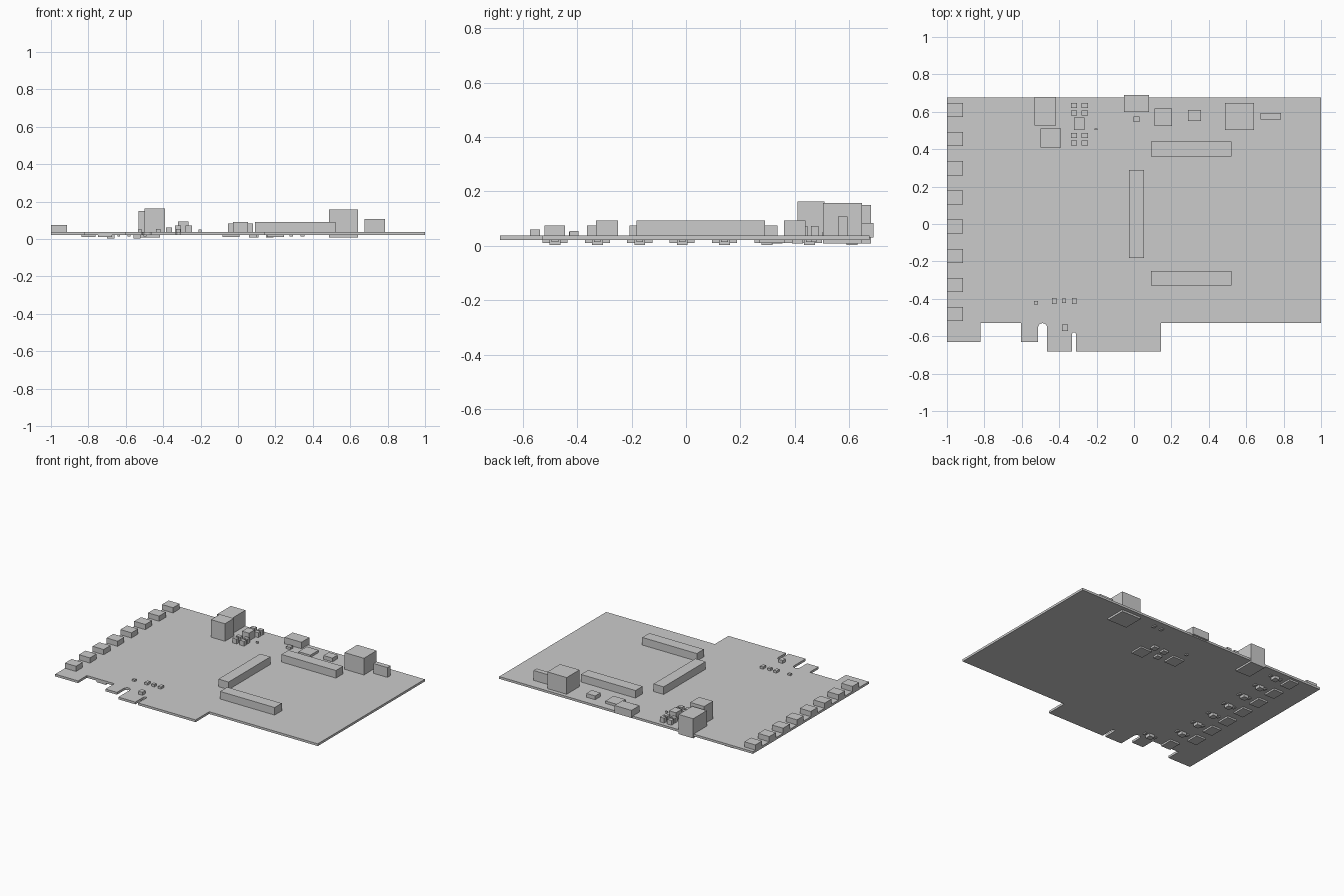
import bpy
import bmesh
from math import cos, sin, pi

BOARD_BOTTOM = 0.022
BOARD_TOP = 0.038

default_cube = bpy.data.objects.get("Cube")
if default_cube:
    bpy.data.objects.remove(default_cube, do_unlink=True)

grey = bpy.data.materials.new("plain grey")
grey.use_nodes = True
grey.diffuse_color = (0.6, 0.6, 0.6, 1)
grey.node_tree.nodes["Principled BSDF"].inputs["Base Color"].default_value = grey.diffuse_color


def prism(name, outline, bottom, top):
    """Extrude a flat outline between two heights."""
    bm = bmesh.new()
    face = bm.faces.new([bm.verts.new((x, y, bottom)) for x, y in outline])
    result = bmesh.ops.extrude_face_region(bm, geom=[face])
    raised = [g for g in result["geom"] if isinstance(g, bmesh.types.BMVert)]
    bmesh.ops.translate(bm, verts=raised, vec=(0, 0, top - bottom))
    bmesh.ops.recalc_face_normals(bm, faces=bm.faces)
    mesh = bpy.data.meshes.new(name)
    bm.to_mesh(mesh)
    bm.free()
    mesh.materials.append(grey)
    part = bpy.data.objects.new(name, mesh)
    bpy.context.collection.objects.link(part)
    return part


def block(name, x, y, width, depth, top=BOARD_TOP, bottom=BOARD_BOTTOM):
    """Box given by its centre, footprint and heights."""
    w, d = width / 2, depth / 2
    corners = [(x - w, y - d), (x + w, y - d), (x + w, y + d), (x - w, y + d)]
    return prism(name, corners, bottom, top)


def above(name, x, y, width, depth, top):
    return block(name, x, y, width, depth, top, BOARD_TOP)


def below(name, x, y, width, depth, bottom):
    return block(name, x, y, width, depth, BOARD_BOTTOM, bottom)


def slot(x, radius, mouth, end, steps=8):
    """Round-ended slot, walked from its right side to its left side."""
    arc = [(x + radius * cos(pi * i / steps), end - radius + radius * sin(pi * i / steps))
           for i in range(steps + 1)]
    return [(x + radius, mouth[0])] + arc + [(x - radius, mouth[1])]


# Circuit board with the edge connector tongue and key slots
EDGE, TAB, TONGUE, BACK = -0.53, -0.63, -0.683, 0.675
outline = [(-1, BACK), (1, BACK), (1, EDGE), (0.144, EDGE), (0.144, TONGUE)]
outline += slot(-0.32, 0.011, (TONGUE, TONGUE), -0.58)
outline += slot(-0.489, 0.024, (TONGUE, TAB), EDGE)
outline += [(-0.604, TAB), (-0.604, EDGE), (-0.82, EDGE), (-0.82, TAB), (-1, TAB)]
prism("circuit_board", outline, BOARD_BOTTOM, BOARD_TOP)

# Row of side sockets, with driver chips and small parts underneath
for i in range(8):
    y = 0.61 - 0.156 * i
    above(f"side_socket_{i}", -0.957, y, 0.087, 0.075, 0.075)
    last = i == 7
    chip_x = -0.71 if last else -0.8
    cluster_x = -0.54 if last else -0.68
    below(f"driver_chip_{i}", chip_x, y, 0.075, 0.092, 0.01)
    below(f"regulator_{i}", cluster_x, y, 0.04, 0.04, 0.002)
    for side in (-1, 1):
        below(f"regulator_capacitor_{i}_{side}", cluster_x + side * 0.042, y, 0.015, 0.025, 0.014)

# Mating connectors
for label, y in (("back", 0.4), ("front", -0.29)):
    above(f"{label}_mating_connector", 0.305, y, 0.43, 0.08, 0.092)
above("middle_mating_connector", 0.013, 0.054, 0.08, 0.472, 0.092)

# Sockets along the back edge
block("power_socket", -0.475, 0.603, 0.115, 0.153, 0.149, 0.009)
block("network_socket", 0.564, 0.575, 0.153, 0.144, 0.157, 0.008)
above("tall_block", -0.445, 0.46, 0.11, 0.1, 0.163)
block("serial_socket", 0.014, 0.645, 0.133, 0.09, 0.084, 0.03)
above("pin_header", 0.731, 0.577, 0.11, 0.035, 0.108)

# Power converter: a coil between two banks of capacitors
above("coil", -0.293, 0.537, 0.055, 0.067, 0.093)
for row, y in enumerate((0.633, 0.593, 0.473, 0.433)):
    for column, x in enumerate((-0.321, -0.263)):
        above(f"capacitor_{row}_{column}", x, y, 0.034, 0.027, 0.072)
above("converter_resistor", -0.203, 0.506, 0.016, 0.008, 0.05)

# Chips on the upper face
above("serial_chip", 0.157, 0.57, 0.094, 0.094, 0.055)
above("oscillator", 0.324, 0.58, 0.07, 0.06, 0.065)
above("small_chip", 0.014, 0.561, 0.032, 0.03, 0.055)
above("edge_chip", -0.369, -0.555, 0.033, 0.035, 0.06)
above("edge_resistor", -0.524, -0.421, 0.022, 0.018, 0.05)
for i, x in enumerate((-0.426, -0.374, -0.32)):
    depth = 0.024 if i == 1 else 0.033
    above(f"edge_capacitor_{i}", x, -0.411, 0.023, depth, 0.054)

# Chips on the lower face
below("left_lower_chip", 0.2, 0.315, 0.09, 0.095, 0.011)
below("right_lower_chip", -0.037, 0.36, 0.09, 0.09, 0.011)
for i, (x, y) in enumerate(((0.17, 0.41), (0.09, 0.41), (0.08, 0.335))):
    below(f"lower_regulator_{i}", x, y, 0.04, 0.04, 0.008)
for i, x in enumerate((0.285, 0.345)):
    below(f"lower_capacitor_{i}", x, 0.616, 0.02, 0.03, 0.014)
below("lower_resistor", -0.05, 0.47, 0.018, 0.018, 0.014)
